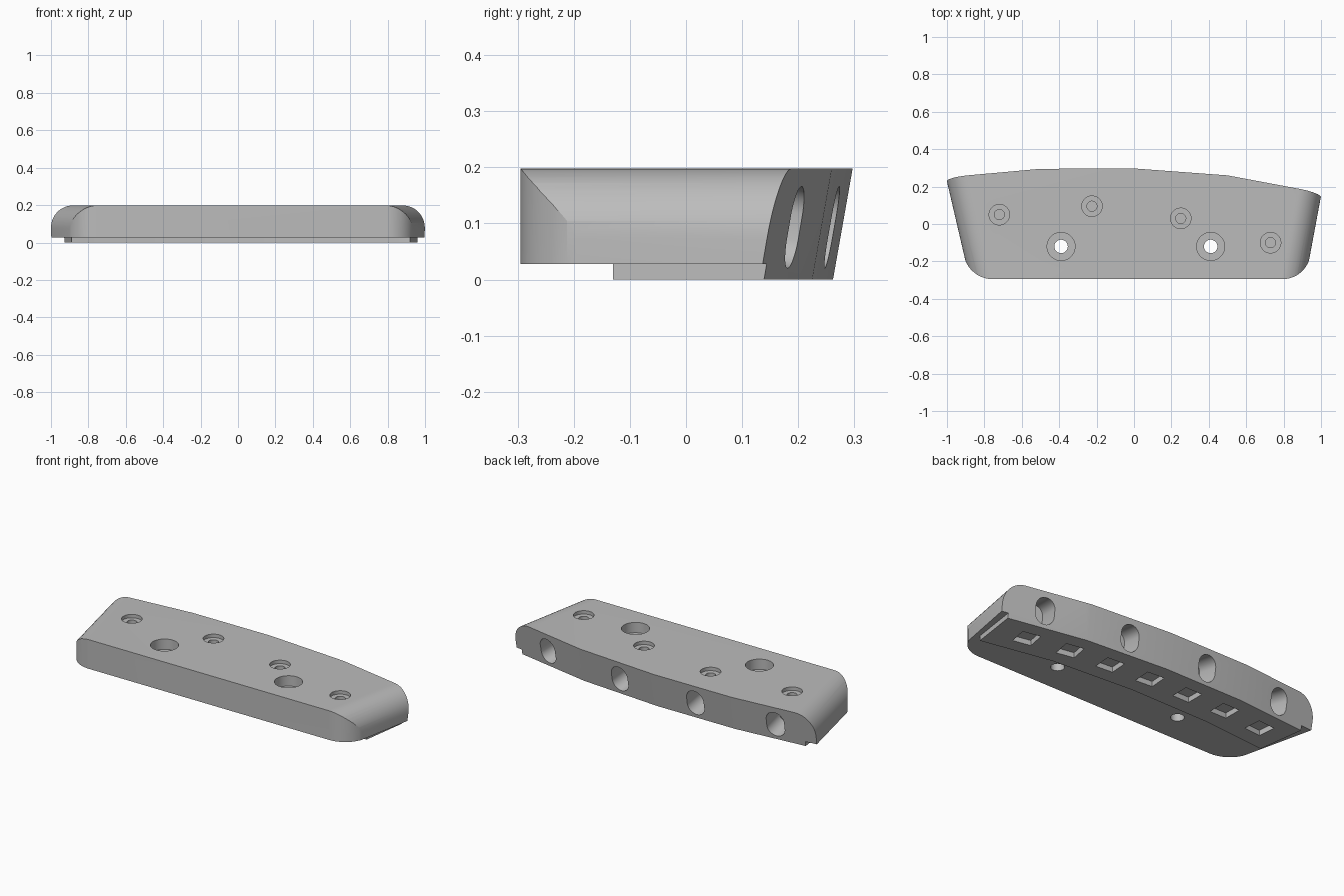
import bpy, bmesh, math
from mathutils import Matrix, Vector

if "Cube" in bpy.data.objects:
    bpy.data.objects.remove(bpy.data.objects["Cube"])

TOP, LEAN = 0.198, 0.035
STEP = 0.028
BACK = [(-1.3, 0.223), (-0.5, 0.295), (0, 0.297), (0.5, 0.26), (1.3, 0.11)]

grey = bpy.data.materials.new("plain grey")
grey.use_nodes = True
COLOR = (0.5, 0.5, 0.5, 1)
grey.diffuse_color = COLOR
grey.node_tree.nodes["Principled BSDF"].inputs["Base Color"].default_value = COLOR


def left_x(y):
    return -0.947 - 0.2326 * y


def right_x(y):
    return 0.972 + 0.186 * y


def back_at(x, z):
    """Back face depth and edge direction at a given x and height."""
    for (xa, ya), (xb, yb) in zip(BACK, BACK[1:]):
        if xa <= x <= xb:
            y = ya + (yb - ya) * (x - xa) / (xb - xa)
            return y - LEAN * (1 - z / TOP), Vector((xb - xa, yb - ya, 0)).normalized()


def loft(name, lower, upper, matrix=Matrix()):
    """Closed solid between two matching loops."""
    bm = bmesh.new()
    a = [bm.verts.new(matrix @ Vector(p)) for p in lower]
    b = [bm.verts.new(matrix @ Vector(p)) for p in upper]
    bm.faces.new(a[::-1])
    bm.faces.new(b)
    for i in range(len(a)):
        j = (i + 1) % len(a)
        bm.faces.new((a[i], a[j], b[j], b[i]))
    bmesh.ops.recalc_face_normals(bm, faces=bm.faces)
    mesh = bpy.data.meshes.new(name)
    bm.to_mesh(mesh)
    bm.free()
    obj = bpy.data.objects.new(name, mesh)
    bpy.context.collection.objects.link(obj)
    return obj


def prism(name, outline, z0, z1, matrix=Matrix()):
    return loft(name, [(x, y, z0) for x, y in outline], [(x, y, z1) for x, y in outline], matrix)


def stadium(r, half=0.0, n=32):
    pts = []
    for i in range(n):
        t = 2 * math.pi * (i + 0.5) / n
        pts.append((r * math.cos(t), r * math.sin(t) + math.copysign(half, math.sin(t))))
    return pts


def round_corner(corner, a, b, t, n=10):
    """Arc replacing a corner, tangent at distance t along both sides."""
    c = Vector(corner)
    u, v = (Vector(a) - c).normalized(), (Vector(b) - c).normalized()
    half = u.angle(v) / 2
    r = t * math.tan(half)
    centre = c + (u + v).normalized() * (t / math.cos(half))
    start, end = c + u * t - centre, c + v * t - centre
    turn = start.angle(end)
    return [tuple(centre + (start * math.sin(turn * (1 - k / n)) + end * math.sin(turn * k / n))
                  / math.sin(turn)) for k in range(n + 1)]


def combine(target, other, operation):
    mod = target.modifiers.new("cut", 'BOOLEAN')
    mod.operation, mod.solver, mod.object = operation, 'EXACT', other
    bpy.context.view_layer.objects.active = target
    bpy.ops.object.modifier_apply(modifier=mod.name)
    bpy.data.objects.remove(other)


# Block with leaning faceted back and rounded front corners
FRONT = -0.295
GAP = 0.002
lc = (left_x(FRONT) - GAP, FRONT)
rc = (right_x(FRONT) + GAP, FRONT)
left_arc = round_corner(lc, (left_x(0) - GAP, 0), rc, 0.125)
right_arc = round_corner(rc, lc, (right_x(0) + GAP, 0), 0.125)
front = [(-1.3, left_arc[0][1])] + left_arc + right_arc + [(1.3, right_arc[-1][1])]
rear = BACK[::-1]
block = loft("mounting_block",
             [(x, y, 0) for x, y in front] + [(x, y - LEAN, 0) for x, y in rear],
             [(x, y, TOP) for x, y in front + rear])

# Slanted ends with large rounded upper edges
R, N = 0.125, 12


def arch(y):
    xl, xr = left_x(y), right_x(y)
    arc = [(R * (1 - math.cos(math.pi / 2 * k / N)), R * math.sin(math.pi / 2 * k / N)) for k in range(N + 1)]
    left = [(xl + dx, y, TOP - R + dz) for dx, dz in arc]
    right = [(xr - dx, y, TOP - R + dz) for dx, dz in reversed(arc)]
    return [(xl, y, -0.1)] + left + right + [(xr, y, -0.1)]


combine(block, loft("end_shape", arch(-0.5), arch(0.5)), 'INTERSECT')

# Underside step that leaves a raised band along the back
band = [(1.01, 0.5), (0.92, -0.13), (0.5, -0.05), (0, -0.015), (-0.5, -0.02), (-0.89, -0.055), (-0.967, 0.5)]
combine(block, prism("step_cutter", band + [(-1.3, 0.5), (-1.3, -0.5), (1.3, -0.5), (1.3, 0.5)],
                     -0.1, STEP), 'DIFFERENCE')

# Seven square pockets under the band
for i in range(7):
    x = 0.25 * (i - 3)
    y, edge = back_at(x + 0.01, 0)
    place = Matrix.Translation((x, y - 0.135, 0)) @ Matrix.Rotation(math.atan2(edge.y, edge.x), 4, 'Z')
    s = 0.053
    combine(block, prism("pocket_cutter", [(-s, -s), (s, -s), (s, s), (-s, s)], -0.05, 0.03, place), 'DIFFERENCE')

# Four oblong slots square to the back face
for x in (-0.755, -0.255, 0.245, 0.755):
    z = 0.093
    y, edge = back_at(x, z)
    out = Vector((0, LEAN, TOP)).cross(edge).normalized()
    up = out.cross(-edge)
    place = Matrix((-edge, up, out)).transposed().to_4x4()
    place.translation = (x, y, z)
    combine(block, prism("slot_cutter", stadium(0.055, 0.019), -0.13, 0.06, place), 'DIFFERENCE')

# Stepped holes in the top: four small blind ones and two large through ones
holes = [(x, y, 0.055, 0.02, 0.027, 0.08) for x, y in
         ((-0.72, 0.05), (-0.225, 0.095), (0.25, 0.03), (0.73, -0.1))]
holes += [(x, -0.12, 0.075, 0.06, 0.036, -0.1) for x in (-0.39, 0.41)]
for x, y, wide, depth, narrow, floor in holes:
    place = Matrix.Translation((x, y, 0))
    combine(block, prism("bore_cutter", stadium(wide), TOP - depth, 0.3, place), 'DIFFERENCE')
    combine(block, prism("hole_cutter", stadium(narrow), floor, 0.25, place), 'DIFFERENCE')

# Colour and shading
block.data.materials.clear()
block.data.materials.append(grey)
for p in block.data.polygons:
    p.material_index = 0
bpy.ops.object.select_all(action='DESELECT')
block.select_set(True)
bpy.context.view_layer.objects.active = block
bpy.ops.object.shade_smooth_by_angle(angle=math.radians(20))
